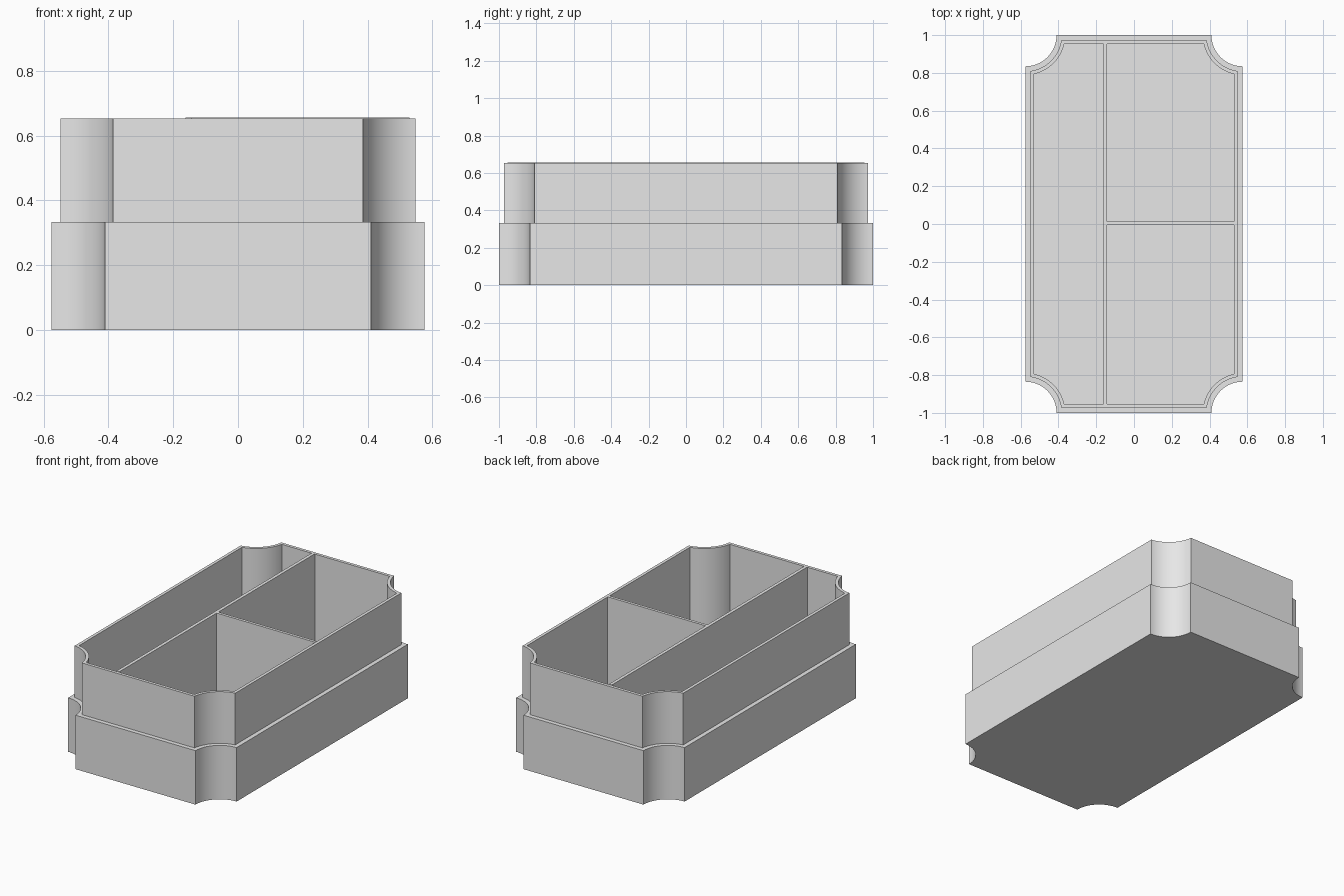
import bpy, bmesh, math

cube = bpy.data.objects.get("Cube")
if cube:
    bpy.data.objects.remove(cube, do_unlink=True)

HALF_X, HALF_Y, NOTCH = 0.575, 1.0, 0.165
LEDGE_Z, RIM_Z, FLOOR_Z, DIVIDER_Z = 0.333, 0.652, 0.025, 0.655
STEP, INNER = 0.027, 0.046   # inward offsets of upper wall and cavity
SEGMENTS = 24

grey = bpy.data.materials.new("plain grey")
grey.use_nodes = True
colour = (0.8, 0.8, 0.8, 1)
grey.diffuse_color = colour
grey.node_tree.nodes["Principled BSDF"].inputs["Base Color"].default_value = colour


def outline(inset):
    """Rectangle with scooped corners, moved inward by inset."""
    radius = NOTCH + inset
    trim = math.asin(inset / radius)
    points = []
    for sx, sy in ((1, 1), (-1, 1), (-1, -1), (1, -1)):
        corner = []
        for i in range(SEGMENTS + 1):
            a = trim + (math.pi / 2 - 2 * trim) * i / SEGMENTS
            corner.append((sx * (HALF_X - radius * math.sin(a)),
                           sy * (HALF_Y - radius * math.cos(a))))
        points += corner if sx * sy > 0 else corner[::-1]
    return points


def finish(name, bm):
    bmesh.ops.recalc_face_normals(bm, faces=bm.faces)
    mesh = bpy.data.meshes.new(name)
    bm.to_mesh(mesh)
    bm.free()
    mesh.materials.append(grey)
    obj = bpy.data.objects.new(name, mesh)
    bpy.context.collection.objects.link(obj)
    return obj


# Stepped tray: outer base, ledge, upper wall, rim and cavity
bm = bmesh.new()
levels = ((0, 0), (0, LEDGE_Z), (STEP, LEDGE_Z),
          (STEP, RIM_Z), (INNER, RIM_Z), (INNER, FLOOR_Z))
rings = [[bm.verts.new((x, y, z)) for x, y in outline(inset)]
         for inset, z in levels]
for low, high in zip(rings, rings[1:]):
    for i in range(len(low)):
        j = (i + 1) % len(low)
        bm.faces.new((low[i], low[j], high[j], high[i]))
bm.faces.new(rings[0])
bm.faces.new(rings[-1])
tray = finish("stepped_tray", bm)
bpy.ops.object.select_all(action="DESELECT")
tray.select_set(True)
bpy.context.view_layer.objects.active = tray
bpy.ops.object.shade_smooth_by_angle(angle=math.radians(30))


# Dividers standing on the tray floor
def divider(name, x0, x1, y0, y1):
    bm = bmesh.new()
    bmesh.ops.create_cube(bm, size=1)
    for v in bm.verts:
        v.co = (x1 if v.co.x > 0 else x0,
                y1 if v.co.y > 0 else y0,
                DIVIDER_Z if v.co.z > 0 else FLOOR_Z)
    finish(name, bm)


inner_x, inner_y = HALF_X - INNER, HALF_Y - INNER
divider("long_divider", -0.162, -0.142, -inner_y, inner_y)
divider("cross_divider", -0.142, inner_x, -0.006, 0.012)
